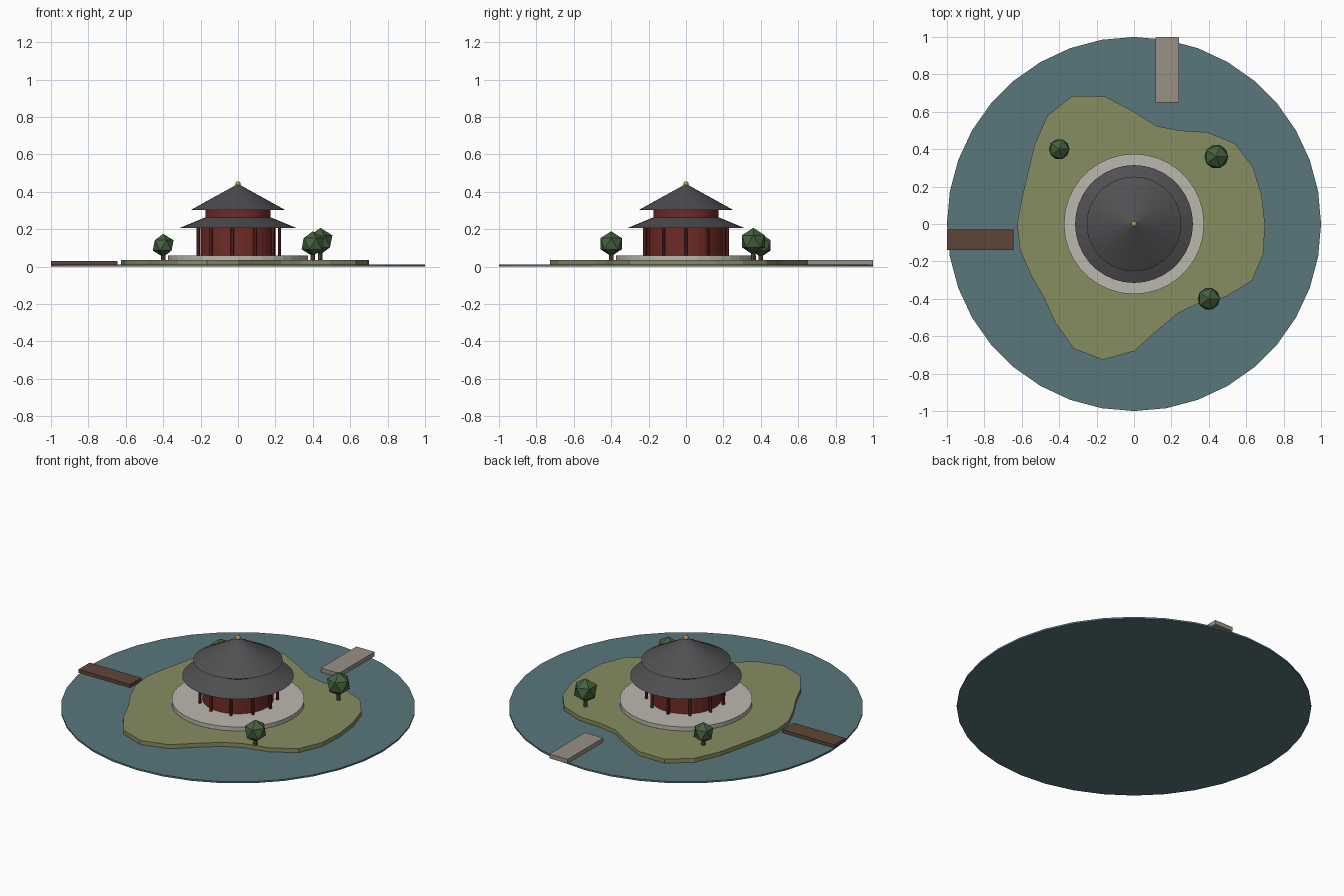
import bpy, bmesh, math

if "Cube" in bpy.data.objects:
    bpy.data.objects.remove(bpy.data.objects["Cube"])

def mat(name, rgb):
    m = bpy.data.materials.new(name)
    m.diffuse_color = (*rgb, 1)
    m.use_nodes = True
    m.node_tree.nodes["Principled BSDF"].inputs["Base Color"].default_value = m.diffuse_color
    return m

WATER = mat("water", (0.10, 0.18, 0.20))
GRASS = mat("grass", (0.24, 0.27, 0.12))
STONE = mat("stone", (0.50, 0.47, 0.43))
PATH = mat("path_stone", (0.32, 0.28, 0.24))
RED = mat("red_lacquer", (0.16, 0.025, 0.02))
TILE = mat("roof_tile", (0.08, 0.08, 0.085))
GOLD = mat("gold", (0.5, 0.35, 0.08))
WOOD = mat("wood", (0.11, 0.06, 0.04))
LEAF = mat("leaf", (0.06, 0.12, 0.05))

def finish(name, material):
    o = bpy.context.object
    o.name = name
    o.data.materials.append(material)
    return o

def cone(name, r1, r2, z0, z1, material, x=0, y=0, sides=36):
    bpy.ops.mesh.primitive_cone_add(vertices=sides, radius1=r1, radius2=r2, depth=z1 - z0,
                                    location=(x, y, (z0 + z1) / 2))
    return finish(name, material)

def box(name, x0, x1, y0, y1, z0, z1, material):
    bpy.ops.mesh.primitive_cube_add(size=1, location=((x0 + x1) / 2, (y0 + y1) / 2, (z0 + z1) / 2))
    bpy.context.object.scale = (x1 - x0, y1 - y0, z1 - z0)
    return finish(name, material)

# lake
cone("lake", 1, 1, 0, 0.01, WATER)

# island: wavy outline given as radii at even angles, extruded
radii = [.70, .70, .705, .69, .628, .555, .538, .60, .70, .76, .742, .68, .63, .615,
         .625, .625, .615, .62, .675, .74, .745, .68, .58, .532, .545, .625, .70, .71]
bm = bmesh.new()
ring = []
for i, r in enumerate(radii):
    a = 2 * math.pi * i / len(radii)
    ring.append(bm.verts.new((r * math.cos(a), r * math.sin(a), 0.005)))
face = bm.faces.new(ring)
top = bmesh.ops.extrude_face_region(bm, geom=[face])["geom"]
bmesh.ops.translate(bm, vec=(0, 0, 0.03), verts=[v for v in top if isinstance(v, bmesh.types.BMVert)])
if face.is_valid is False or not any(f.normal.z < -0.5 for f in bm.faces):
    bm.faces.new(list(reversed(ring))) if not face.is_valid else None
bmesh.ops.recalc_face_normals(bm, faces=bm.faces)
me = bpy.data.meshes.new("island")
bm.to_mesh(me)
bm.free()
island = bpy.data.objects.new("island", me)
me.materials.append(GRASS)
bpy.context.collection.objects.link(island)

# pavilion
cone("terrace", 0.375, 0.375, 0.035, 0.06, STONE)
cone("lower_wall", 0.20, 0.20, 0.06, 0.215, RED)
cone("lower_roof", 0.315, 0.17, 0.205, 0.265, TILE)
cone("upper_wall", 0.175, 0.175, 0.255, 0.31, RED)
cone("upper_roof", 0.253, 0, 0.302, 0.442, TILE)
bpy.ops.mesh.primitive_uv_sphere_add(segments=12, ring_count=8, radius=0.015, location=(0, 0, 0.441))
finish("finial", GOLD)

# columns around the wall
COLUMNS = 11
for i in range(COLUMNS):
    a = 2 * math.pi * i / COLUMNS
    cone(f"column_{i + 1}", 0.009, 0.009, 0.06, 0.225, RED,
         0.222 * math.cos(a), 0.222 * math.sin(a), 8)

# trees
for i, (x, y, z, r) in enumerate([(-.40, .40, .113, .062), (.44, .36, .135, .072), (.40, -.40, .122, .067)]):
    cone(f"trunk_{i + 1}", 0.013, 0.010, 0.03, z, WOOD, x, y, 8)
    bpy.ops.mesh.primitive_ico_sphere_add(subdivisions=1, radius=r, location=(x, y, z))
    finish(f"tree_crown_{i + 1}", LEAF)

# jetties
box("wooden_jetty", -1, -0.645, -0.14, -0.03, 0.008, 0.03, WOOD)
box("stone_jetty", 0.115, 0.24, 0.65, 1.0, 0.008, 0.035, PATH)
